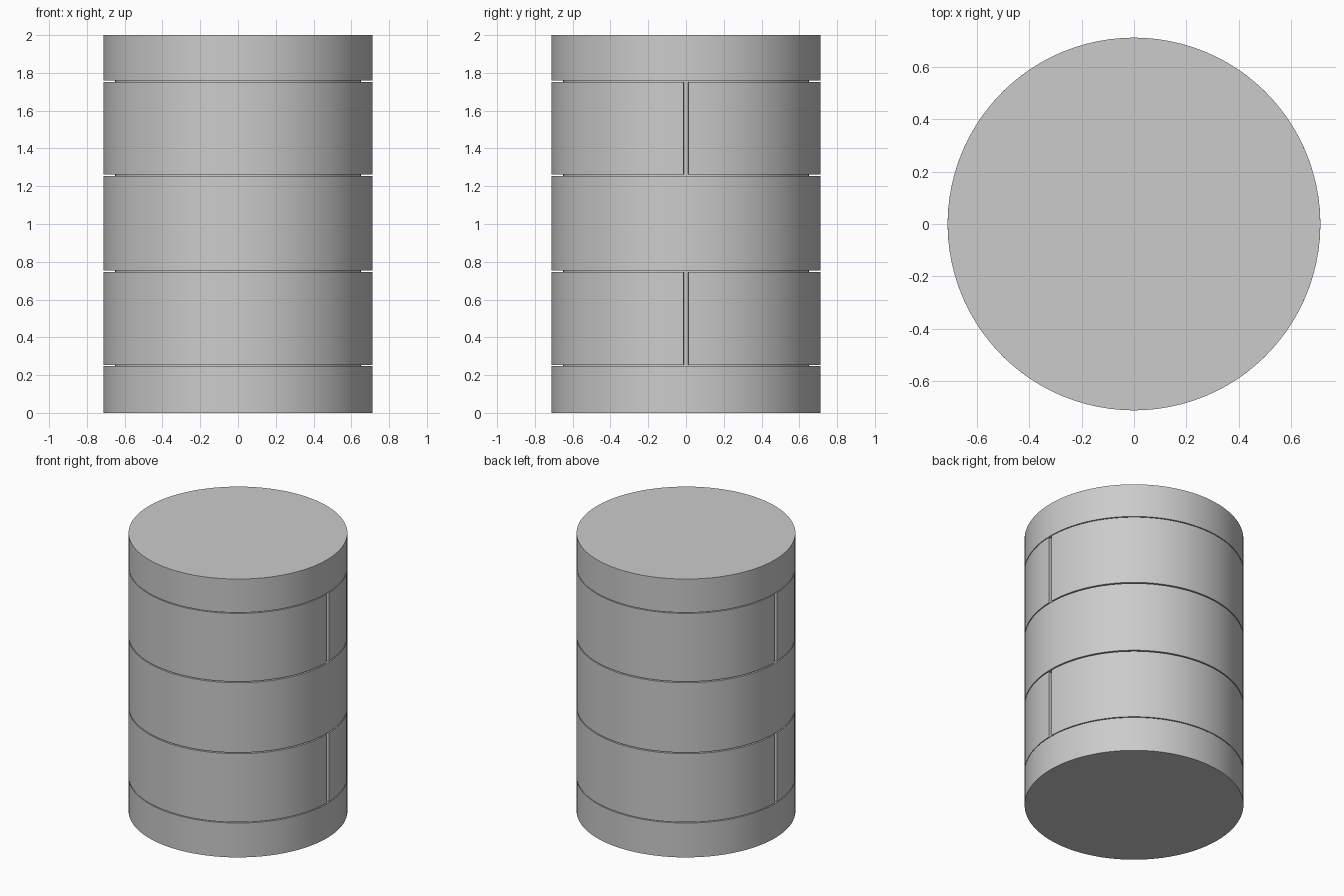
import bpy, bmesh, math

cube = bpy.data.objects.get("Cube")
if cube:
    bpy.data.objects.remove(cube, do_unlink=True)

RADIUS, CORE, SLOT = 0.7125, 0.65, 0.026

grey = bpy.data.materials.new("light_grey")
grey.use_nodes = True
colour = (0.6, 0.6, 0.6, 1)
grey.diffuse_color = colour
grey.node_tree.nodes["Principled BSDF"].inputs["Base Color"].default_value = colour


def finish(obj):
    obj.data.materials.append(grey)
    bpy.ops.object.select_all(action='DESELECT')
    obj.select_set(True)
    bpy.context.view_layer.objects.active = obj
    bpy.ops.object.shade_smooth_by_angle(angle=math.radians(30))


def disc(name, z0, z1, radius=RADIUS):
    bpy.ops.mesh.primitive_cylinder_add(vertices=96, radius=radius, depth=z1 - z0,
                                        location=(0, 0, (z0 + z1) / 2))
    obj = bpy.context.object
    obj.name = name
    finish(obj)


def half_shell(name, z0, z1, start, steps=48):
    """Half ring around z, stopping short at each end to leave the slot."""
    bm = bmesh.new()
    trim = math.asin(SLOT / 2 / RADIUS)
    sections = []
    for i in range(steps + 1):
        a = start + trim + (math.pi - 2 * trim) * i / steps
        sections.append([bm.verts.new((r * math.cos(a), r * math.sin(a), z))
                         for r, z in ((CORE, z0), (RADIUS, z0), (RADIUS, z1), (CORE, z1))])
    for s, t in zip(sections, sections[1:]):
        for k in range(4):
            n = (k + 1) % 4
            bm.faces.new((s[k], s[n], t[n], t[k]))
    bm.faces.new(sections[0])
    bm.faces.new(sections[-1])
    bmesh.ops.recalc_face_normals(bm, faces=bm.faces)
    mesh = bpy.data.meshes.new(name)
    bm.to_mesh(mesh)
    bm.free()
    obj = bpy.data.objects.new(name, mesh)
    bpy.context.collection.objects.link(obj)
    finish(obj)


# Inner core seen through the seams
disc("inner_core", 0.1, 1.9, CORE)

# Solid end caps and middle band
disc("bottom_cap", 0, 0.247)
disc("middle_band", 0.753, 1.255)
disc("top_cap", 1.759, 2)

# Split bands, one front and one back half each
for level, z0, z1 in (("lower", 0.253, 0.745), ("upper", 1.263, 1.753)):
    half_shell(level + "_back_shell", z0, z1, 0)
    half_shell(level + "_front_shell", z0, z1, math.pi)
